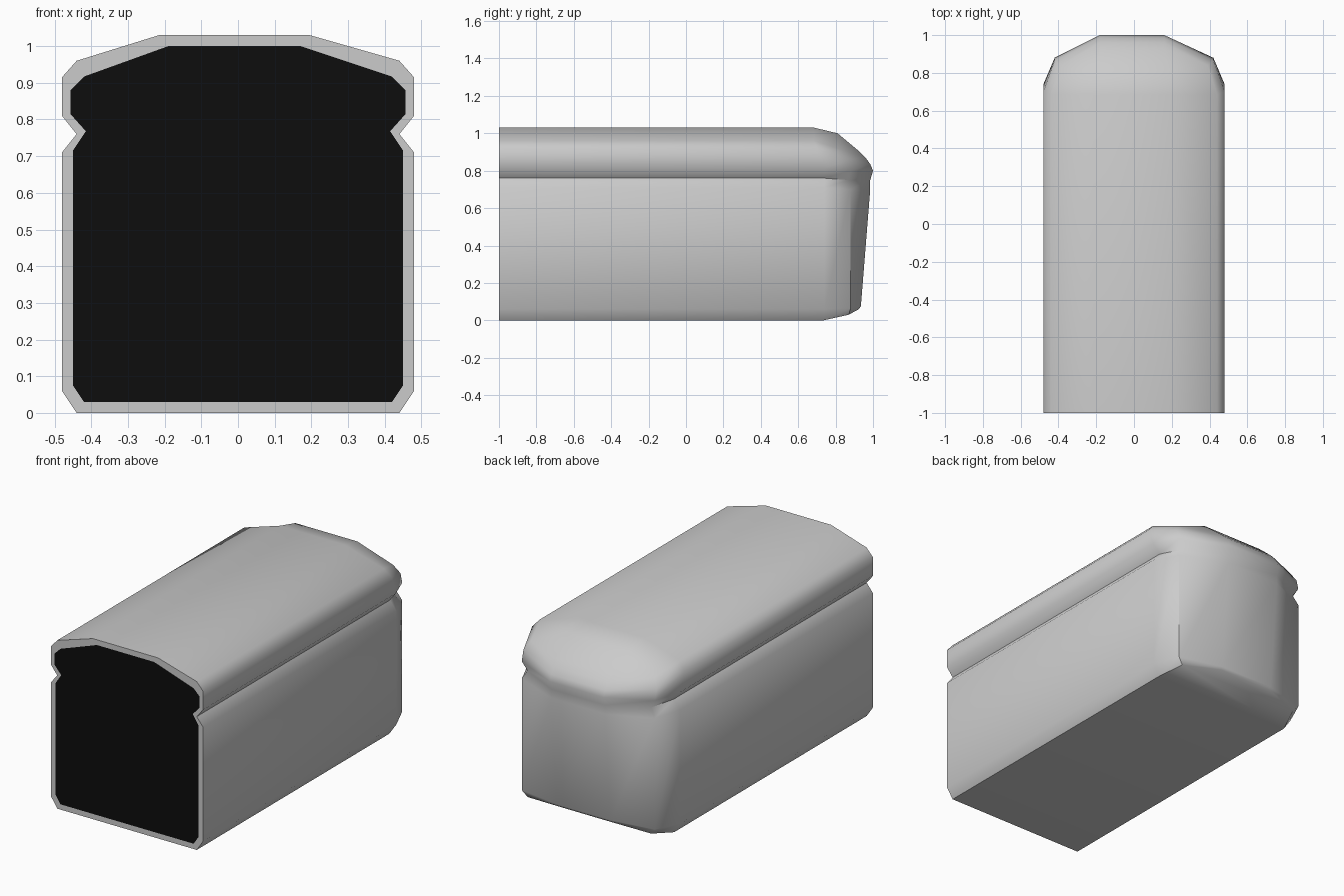
import bpy, bmesh, math

if "Cube" in bpy.data.objects:
    bpy.data.objects.remove(bpy.data.objects["Cube"])

# Right half of the crust outline, bottom to top
outer = [(.44, 0), (.48, .06), (.48, .71), (.44, .76),
         (.48, .81), (.48, .915), (.44, .96), (.205, 1.03)]
# Right half of the crumb outline
inner = [(.42, .03), (.45, .075), (.45, .715), (.415, .768),
         (.457, .815), (.457, .88), (.42, .917), (.18, 1.0)]

# Cross-sections as (x, y, z), from the cut face to the rounded heel
cut_inner = [(x, -1, z) for x, z in inner]
cut_outer = [(x, -1, z) for x, z in outer]
shoulder_y = [.735, .74, .74, .74, .735, .70, .685, .685]
shoulder = [(x, y, z) for (x, z), y in zip(outer, shoulder_y)]
corner = [(.39, .87, .03), (.42, .88, .065), (.42, .88, .70), (.39, .87, .75),
          (.42, .88, .80), (.42, .865, .86), (.39, .84, .91), (.195, .81, 1.0)]
heel = [(.17, .925, .06), (.17, .935, .075), (.17, .985, .70), (.17, .985, .75),
        (.17, 1.0, .80), (.17, .985, .835), (.17, .96, .87), (.17, .93, .90)]


def add_ring(bm, half):
    """Mirror a half section into a closed ring; the crown sits slightly left."""
    full = half + [(-x, y, z) for x, y, z in reversed(half)]
    return [bm.verts.new((x - .01 if abs(x) < .25 else x, y, z)) for x, y, z in full]


def finish(bm, name):
    mesh = bpy.data.meshes.new(name)
    bm.to_mesh(mesh)
    bm.free()
    ob = bpy.data.objects.new(name, mesh)
    bpy.context.collection.objects.link(ob)
    return ob


# Crust: rim, straight body and rounded heel
bm = bmesh.new()
rings = [add_ring(bm, h) for h in (cut_inner, cut_outer, shoulder, corner, heel)]
for a, b in zip(rings, rings[1:]):
    n = len(a)
    for i in range(n):
        j = (i + 1) % n
        bm.faces.new((a[i], a[j], b[j], b[i]))
end = rings[-1]
for i in range(7):
    bm.faces.new((end[i], end[i + 1], end[14 - i], end[15 - i]))
bmesh.ops.recalc_face_normals(bm, faces=bm.faces)
# The mesh is open at the cut, so make sure the rim faces the front
bm.faces.ensure_lookup_table()
bm.normal_update()
if bm.faces[0].normal.y > 0:
    bmesh.ops.reverse_faces(bm, faces=bm.faces)
crust = finish(bm, "crust")
bpy.context.view_layer.objects.active = crust
crust.select_set(True)
bpy.ops.object.shade_smooth_by_angle(angle=math.radians(45))

# Crumb: flat dark cut face
bm = bmesh.new()
face = bm.faces.new(add_ring(bm, cut_inner))
face.normal_update()
if face.normal.y > 0:
    face.normal_flip()
crumb = finish(bm, "crumb_face")
dark = bpy.data.materials.new("dark_crumb")
dark.diffuse_color = (.004, .004, .004, 1)
dark.use_nodes = True
dark.node_tree.nodes["Principled BSDF"].inputs["Base Color"].default_value = dark.diffuse_color
crumb.data.materials.append(dark)
